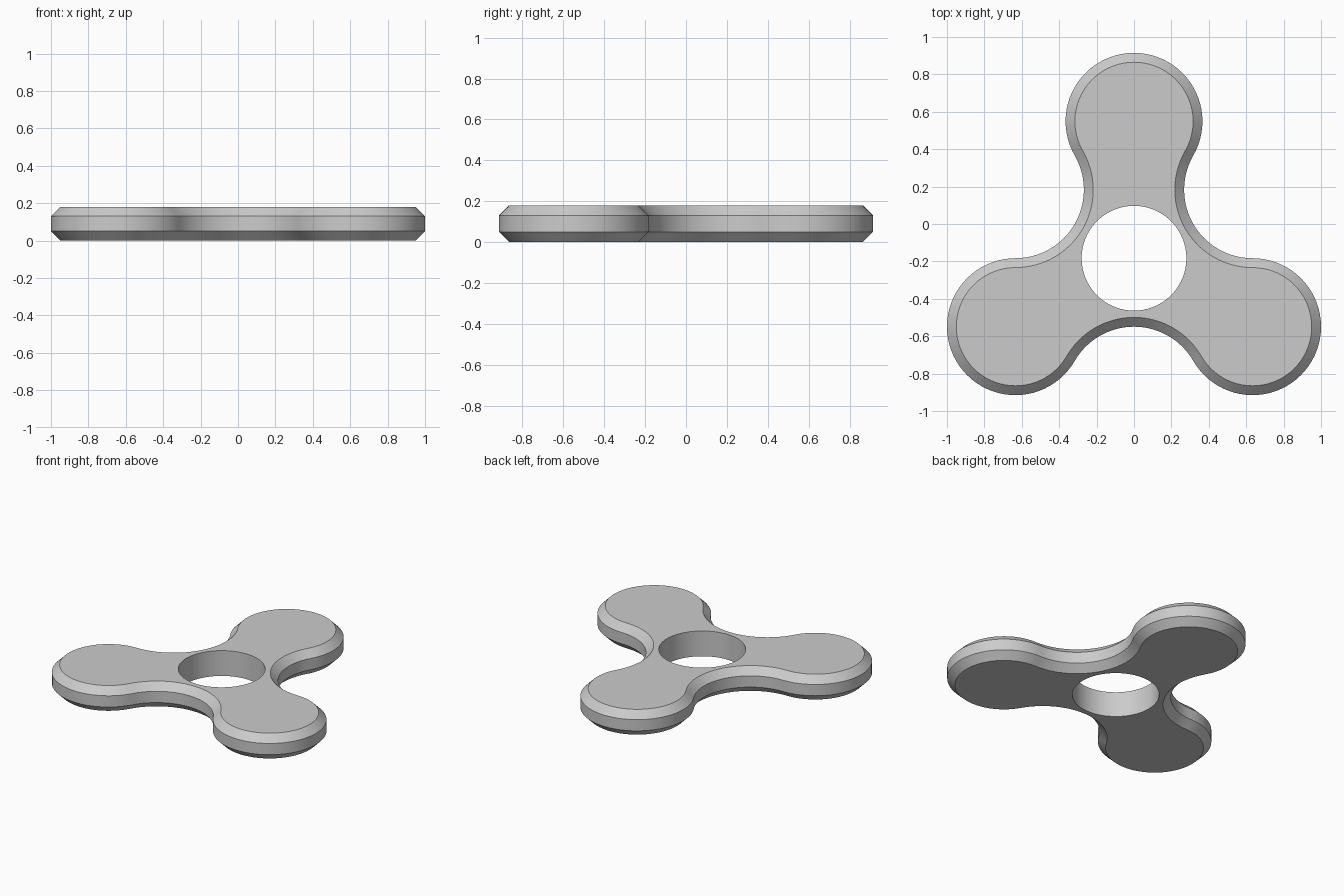
import bpy, bmesh
from math import sin, cos, radians, tau

cube = bpy.data.objects.get("Cube")
if cube:
    bpy.data.objects.remove(cube, do_unlink=True)

ARM = 0.732            # hub centre to lobe centre
LOBE = ARM / 2         # lobe radius, also the radius of the hollows between
HUB_Y = -ARM / 4
HOLE = 0.28
HEIGHT = 0.18
CHAMFER = 0.05


def arc(direction, radius, start, end, steps):
    """Arc around a point set out from the hub, without its last point."""
    cx, cy = ARM * cos(radians(direction)), HUB_Y + ARM * sin(radians(direction))
    angles = [radians(start + (end - start) * i / steps) for i in range(steps)]
    return [(cx + radius * cos(a), cy + radius * sin(a)) for a in angles]


def outline(inset):
    """Three round lobes joined by tangent hollows."""
    points = []
    for a in (90, 210, 330):
        points += arc(a, LOBE - inset, a - 120, a + 120, 48)
        points += arc(a + 60, LOBE + inset, a + 300, a + 180, 24)
    return points


def ring(bm, points, z):
    return [bm.verts.new((x, y, z)) for x, y in points]


def wall(bm, lower, upper):
    n = len(lower)
    for i in range(n):
        j = (i + 1) % n
        bm.faces.new((lower[i], lower[j], upper[j], upper[i]))


def loop_edges(bm, verts):
    return [bm.edges.get((v, verts[i - 1])) for i, v in enumerate(verts)]


bm = bmesh.new()

# Chamfered outer wall
levels = [(CHAMFER, 0), (0, CHAMFER), (0, HEIGHT - CHAMFER), (CHAMFER, HEIGHT)]
rings = [ring(bm, outline(inset), z) for inset, z in levels]
for low, high in zip(rings, rings[1:]):
    wall(bm, low, high)

# Central bearing hole
circle = [(HOLE * cos(tau * i / 96), HUB_Y + HOLE * sin(tau * i / 96)) for i in range(96)]
hole_low, hole_high = ring(bm, circle, 0), ring(bm, circle, HEIGHT)
wall(bm, hole_high, hole_low)

# Flat bottom and top around the hole
for outer, inner, up in ((rings[0], hole_low, -1), (rings[-1], hole_high, 1)):
    bmesh.ops.triangle_fill(bm, edges=loop_edges(bm, outer) + loop_edges(bm, inner),
                            use_beauty=True, normal=(0, 0, up))
bmesh.ops.recalc_face_normals(bm, faces=bm.faces)

mesh = bpy.data.meshes.new("spinner_body")
bm.to_mesh(mesh)
bm.free()
body = bpy.data.objects.new("spinner_body", mesh)
bpy.context.collection.objects.link(body)

# Plain grey finish
grey = bpy.data.materials.new("light_grey")
grey.use_nodes = True
colour = (0.6, 0.6, 0.6, 1)
grey.diffuse_color = colour
grey.node_tree.nodes["Principled BSDF"].inputs["Base Color"].default_value = colour
mesh.materials.append(grey)

# Smooth curves with crisp chamfer edges
bpy.ops.object.select_all(action="DESELECT")
body.select_set(True)
bpy.context.view_layer.objects.active = body
bpy.ops.object.shade_smooth_by_angle(angle=radians(30))
